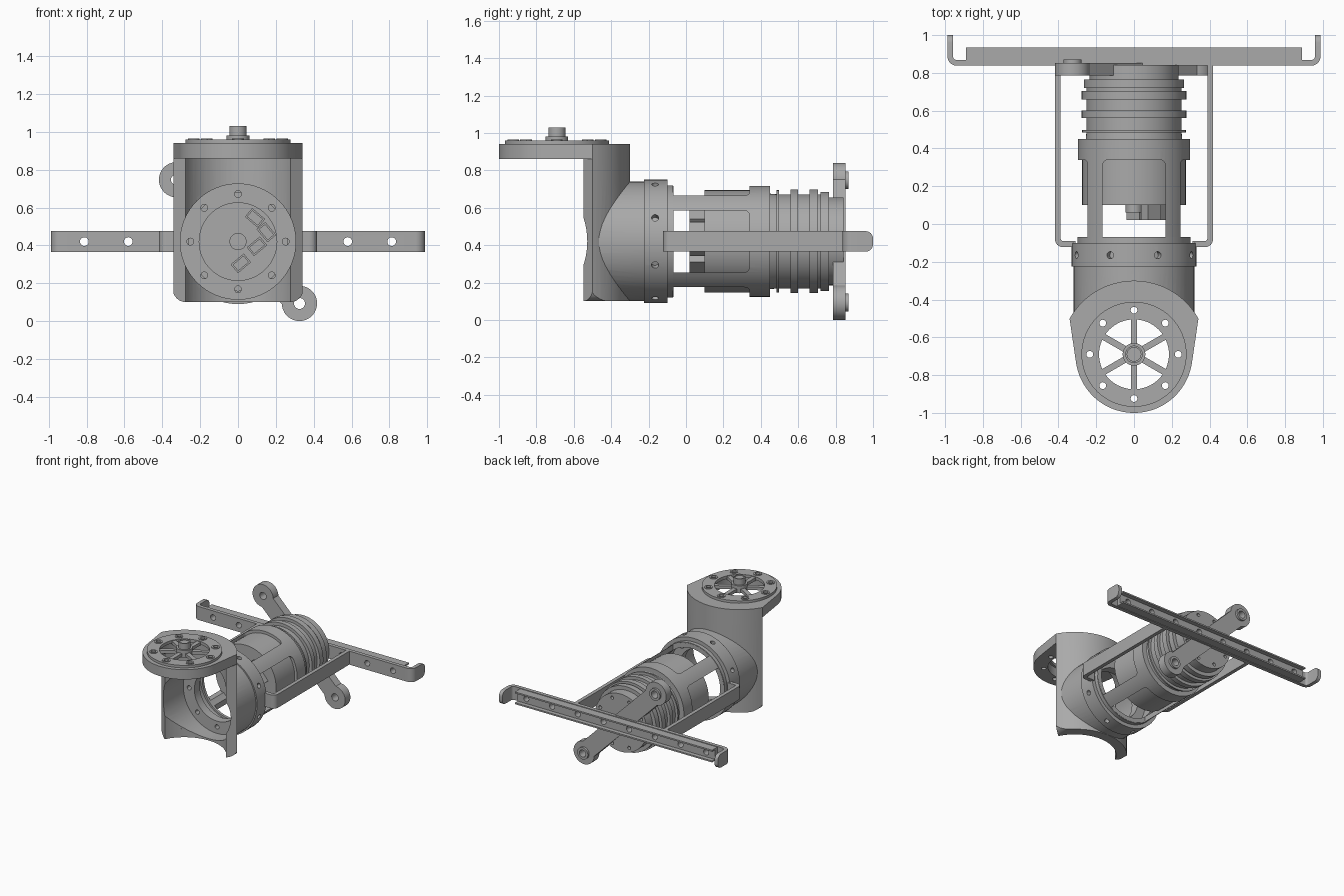
import bpy, bmesh
from math import sin, cos, pi, radians
from mathutils import Vector, Matrix

if "Cube" in bpy.data.objects:
    bpy.data.objects.remove(bpy.data.objects["Cube"])

grey = bpy.data.materials.new("plain grey")
grey.use_nodes = True
grey.diffuse_color = (0.4, 0.4, 0.4, 1)
grey.node_tree.nodes["Principled BSDF"].inputs["Base Color"].default_value = (0.4, 0.4, 0.4, 1)

AZ = 0.42      # height of the barrel axis
HY = -0.69     # y of the upright head axis
BAR = (0.365, 0.475)
parts = []


def finish(name, bm):
    bmesh.ops.recalc_face_normals(bm, faces=bm.faces)
    mesh = bpy.data.meshes.new(name)
    bm.to_mesh(mesh)
    bm.free()
    mesh.materials.append(grey)
    ob = bpy.data.objects.new(name, mesh)
    bpy.context.collection.objects.link(ob)
    parts.append(ob)
    return ob


def cyl(name, r, a, b, seg=48):
    """Cylinder from point a to point b."""
    a, b = Vector(a), Vector(b)
    turn = (b - a).to_track_quat('Z', 'Y').to_matrix().to_4x4()
    bm = bmesh.new()
    bmesh.ops.create_cone(bm, cap_ends=True, segments=seg, radius1=r, radius2=r,
                          depth=(b - a).length, matrix=Matrix.Translation((a + b) / 2) @ turn)
    return finish(name, bm)


def box(name, x, y, z, tilt=0):
    """Box from ranges, tilted about the y direction."""
    lo, hi = Vector((x[0], y[0], z[0])), Vector((x[1], y[1], z[1]))
    bm = bmesh.new()
    m = Matrix.Translation((lo + hi) / 2) @ Matrix.Rotation(tilt, 4, 'Y') @ Matrix.Diagonal((*(hi - lo), 1))
    bmesh.ops.create_cube(bm, size=1, matrix=m)
    return finish(name, bm)


def prism(name, pts, lo, hi, axis):
    """Extrude an outline along y (points are x, z) or z (points are x, y)."""
    def place(p, h):
        return (p[0], h, p[1]) if axis == 'Y' else (p[0], p[1], h)
    bm = bmesh.new()
    face = bm.faces.new([bm.verts.new(place(p, lo)) for p in pts])
    ext = bmesh.ops.extrude_face_region(bm, geom=[face])
    shift = Vector(place((0, 0), hi - lo))
    bmesh.ops.translate(bm, vec=shift, verts=[v for v in ext["geom"] if isinstance(v, bmesh.types.BMVert)])
    return finish(name, bm)


def lathe(name, profile, closed=True, seg=64):
    """Spin (radius, y) points about the barrel axis."""
    bm = bmesh.new()
    vs = [bm.verts.new((r, y, AZ)) for r, y in profile]
    es = [bm.edges.new(p) for p in zip(vs, vs[1:])]
    if closed:
        es.append(bm.edges.new((vs[-1], vs[0])))
    bmesh.ops.spin(bm, geom=vs + es, cent=(0, 0, AZ), axis=(0, 1, 0), angle=2 * pi, steps=seg)
    bmesh.ops.remove_doubles(bm, verts=bm.verts, dist=1e-5)
    return finish(name, bm)


def cut(ob, *tools, op='DIFFERENCE'):
    bpy.context.view_layer.objects.active = ob
    for t in tools:
        mod = ob.modifiers.new("cut", 'BOOLEAN')
        mod.operation, mod.solver, mod.object = op, 'EXACT', t
        bpy.ops.object.modifier_apply(modifier=mod.name)
        parts.remove(t)
        bpy.data.objects.remove(t)


def arc(r, a, b, n, cx=0, cy=0):
    return [(cx + r * cos(radians(a + (b - a) * i / n)), cy + r * sin(radians(a + (b - a) * i / n)))
            for i in range(n + 1)]


def around(n, r, start=0):
    return [(r * cos(start + 2 * pi * i / n), r * sin(start + 2 * pi * i / n)) for i in range(n)]


# Upright curved yoke merged with the front of the barrel
yoke = prism("yoke", arc(0.39, 29, 151, 32, 0, HY) + arc(0.31, 153, 27, 32, 0, HY), 0.1, 0.87, 'Z')
corners = arc(0.07, 180, 270, 8, -0.275, 0.17) + arc(0.07, 270, 360, 8, 0.275, 0.17)
cut(yoke, prism("rounding", corners + [(0.345, 1.2), (-0.345, 1.2)], -1.2, 0, 'Y'), op='INTERSECT')
cut(yoke, cyl("sleeve", 0.319, (0, -0.468, AZ), (0, -0.2, AZ), 64), op='UNION')
cut(yoke, cyl("hollow", 0.31, (0, HY, -0.2), (0, HY, 0.86), 64),
    cyl("front_bore", 0.305, (0, -1, AZ), (0, -0.27, AZ), 64),
    cyl("inner_bore", 0.205, (0, -1, AZ), (0, 0, AZ), 64))
for x, z in around(8, 0.252):
    cut(yoke, cyl("hole", 0.018, (x, -0.4, AZ + z), (x, -0.1, AZ + z), 16))

# Head cap and spoked wheel
cap = prism("head_cap", arc(0.39, 29, 151, 32, 0, HY) + arc(0.31, 188, 352, 48, 0, HY), 0.86, 0.94, 'Z')
cut(cap, cyl("opening", 0.2, (0, HY, 0.8), (0, HY, 1), 64))
rim = cyl("wheel_rim", 0.278, (0, HY, 0.935), (0, HY, 0.96), 64)
cut(rim, cyl("opening", 0.185, (0, HY, 0.9), (0, HY, 1), 64))
for x, y in around(8, 0.234):
    for ob in (rim, cap):
        cut(ob, cyl("hole", 0.018, (x, HY + y, 0.8), (x, HY + y, 1), 16))
    washer = cyl("bolt_ring", 0.031, (x, HY + y, 0.95), (x, HY + y, 0.965), 24)
    cut(washer, cyl("hole", 0.018, (x, HY + y, 0.9), (x, HY + y, 1), 16))
for i in range(6):
    spoke = box("spoke", (0.03, 0.2), (-0.017, 0.017), (0.93, 0.955))
    spoke.data.transform(Matrix.Translation((0, HY, 0)) @ Matrix.Rotation(radians(30 + 60 * i), 4, 'Z'))
cyl("hub_base", 0.06, (0, HY, 0.92), (0, HY, 0.98))
post = cyl("hub_post", 0.046, (0, HY, 0.96), (0, HY, 1.03))
cut(post, cyl("dimple", 0.036, (0, HY, 1.02), (0, HY, 1.1)))

# Collar with radial screw holes
collar = lathe("collar", [(0.275, -0.225), (0.33, -0.225), (0.33, -0.1), (0.3, -0.1), (0.3, -0.07), (0.275, -0.07)])
for x, z in around(8, 1, pi / 8):
    cut(collar, cyl("hole", 0.019, (x * 0.29, -0.165, AZ + z * 0.29), (x * 0.4, -0.165, AZ + z * 0.4), 16))

# Cage with four windows
cage = lathe("cage", [(0.26, -0.09), (0.296, -0.09), (0.296, 0.45), (0.26, 0.45)])
w = 0.166
win = arc(0.03, 0, 90, 5, w - 0.03, 0.31) + arc(0.03, 90, 180, 5, 0.03 - w, 0.31) + [(-w, -0.068), (w, -0.068)]
cut(cage, prism("window", win, -0.5, 1.5, 'Z'))
side = prism("window", win, -1, 1, 'Z')
side.data.transform(Matrix.Translation((0, 0, AZ)) @ Matrix.Rotation(pi / 2, 4, 'Y'))
cut(cage, side)

# Motor barrel with ribs
ribs = [(0, 0.1), (0.274, 0.1), (0.274, 0.44), (0.255, 0.45)]
for y0, y1, r in ((0.485, 0.497, 0.274), (0.56, 0.6, 0.277), (0.66, 0.705, 0.277), (0.72, 0.765, 0.265)):
    ribs += [(0.252, y0), (r, y0), (r, y1), (0.252, y1)]
lathe("motor", ribs + [(0, 0.765)], closed=False)
back = cyl("back_plate", 0.235, (0, 0.755, AZ), (0, 0.842, AZ), 64)
for x, z in around(8, 0.2, pi / 8):
    cut(back, cyl("hole", 0.014, (x, 0.81, AZ + z), (x, 0.9, AZ + z), 12))
cyl("shaft", 0.045, (0, 0.06, AZ), (0, 0.12, AZ), 32)

# Plug sockets on the motor face
for x, z, t in ((0.09, 0.545, 40), (0.15, 0.47, 50), (0.1, 0.395, -40), (0.015, 0.305, -40)):
    socket = box("socket", (x - 0.045, x + 0.045), (0.02, 0.12), (z - 0.03, z + 0.03), radians(t))
    cut(socket, box("recess", (x - 0.035, x + 0.035), (0, 0.06), (z - 0.02, z + 0.02), radians(t)))

# Diagonal mounting strap with end lugs
dx, dz = 0.325, 0.327
strap = box("strap", (-0.46, 0.46), (0.785, 0.852), (AZ - 0.07, AZ + 0.07), radians(45))
for s in (-1, 1):
    a = Vector((s * dx, 0.785, AZ - s * dz))
    lug = cyl("strap_lug", 0.093, a, a + Vector((0, 0.067, 0)))
    boss = cyl("lug_boss", 0.048, a + Vector((0, 0.05, 0)), a + Vector((0, 0.085, 0)), 32)
    for ob in (strap, lug, boss):
        cut(ob, cyl("hole", 0.029, a - Vector((0, 0.2, 0)), a + Vector((0, 0.3, 0)), 24))

# Long crossbar with bent ends and a shallow channel behind it
outer = arc(0.05, 270, 360, 8, 0.938, 0.888) + [(0.988, 1), (0.958, 1)] + arc(0.02, 360, 270, 6, 0.938, 0.888)
mirrored = [(-x, y) for x, y in reversed(outer)]
bar = prism("crossbar", mirrored[9:] + outer + mirrored[:9], *BAR, 'Z')
end = arc(0.04, 0, 90, 6, 0.96, 0.435) + [(0.8, 0.475), (0.8, 0.365)] + arc(0.04, 270, 360, 6, 0.96, 0.405)
tool = prism("end_rounding", [(z, y) for y, z in end], -1.5, 1.5, 'Z')
tool.data.transform(Matrix(((0, 0, 1, 0), (0, 1, 0, 0), (1, 0, 0, 0), (0, 0, 0, 1))))
cut(bar, tool, op='INTERSECT')
channel = box("channel", (-0.89, 0.89), (0.866, 0.935), (0.37, 0.47))
cut(channel, box("groove", (-0.95, 0.95), (0.9, 1), (0.382, 0.458)))
for i in range(8):
    x = (i - 3.5) * 0.232
    for ob in (bar, channel):
        cut(ob, cyl("hole", 0.023, (x, 0.7, AZ), (x, 1.1, AZ), 20))

# Side arms hooking onto the collar
for s in (-1, 1):
    hook = [(0.31, -0.122)] + arc(0.04, 270, 360, 6, 0.378, -0.082) + [(0.418, 0.86), (0.388, 0.86)]
    hook += arc(0.012, 360, 270, 4, 0.376, -0.078) + [(0.31, -0.09)]
    prism("side_arm", [(s * x, y) for x, y in hook], *BAR, 'Z')

for ob in parts:
    ob.select_set(True)
bpy.context.view_layer.objects.active = parts[0]
bpy.ops.object.shade_smooth_by_angle(angle=radians(32))
